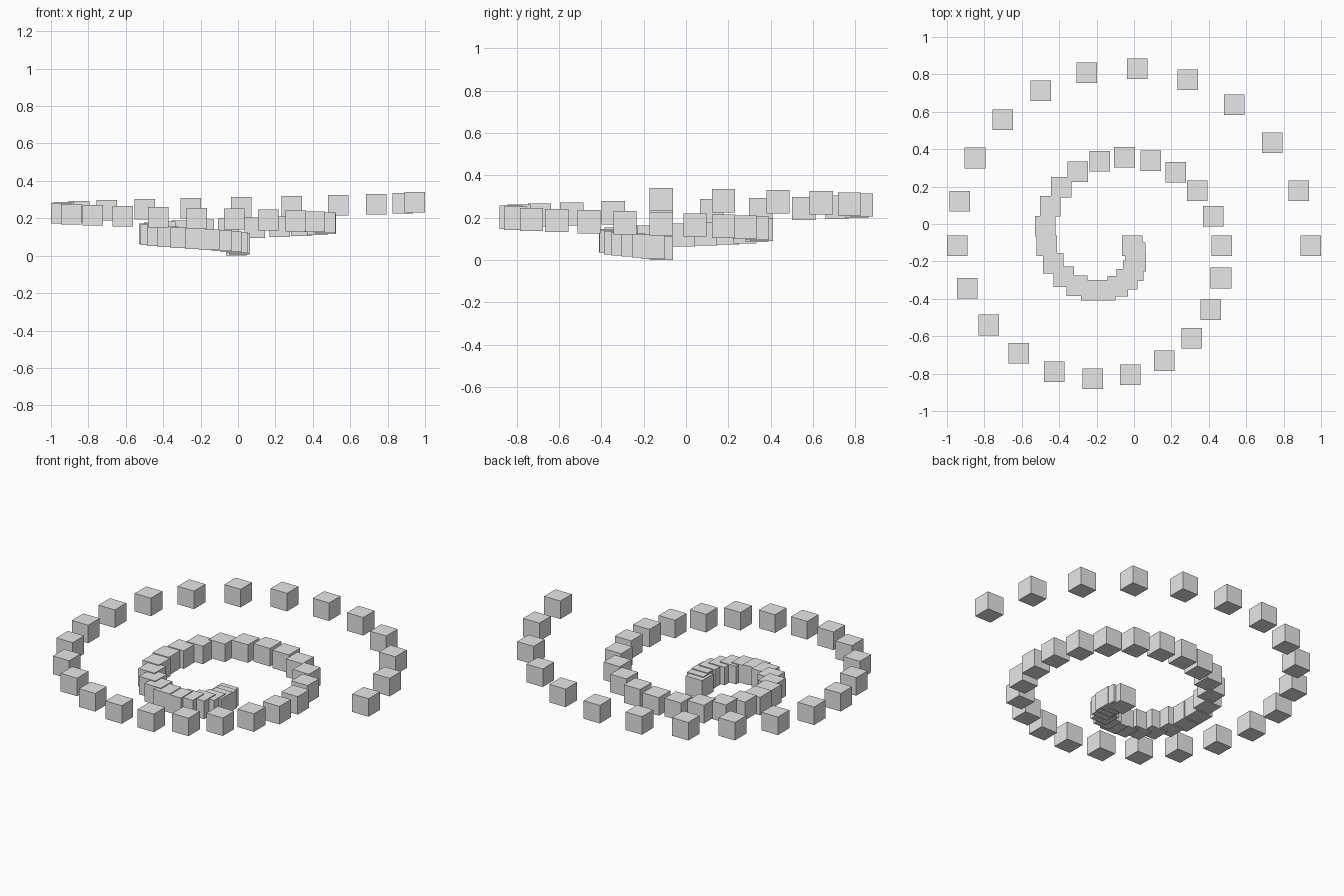
import bpy
import math

default = bpy.data.objects.get("Cube")
if default:
    bpy.data.objects.remove(default, do_unlink=True)

# Plain grey finish
grey = bpy.data.materials.new("light_grey")
grey.use_nodes = True
colour = (0.8, 0.8, 0.8, 1.0)
grey.diffuse_color = colour
grey.node_tree.nodes["Principled BSDF"].inputs["Base Color"].default_value = colour

# Spiral: two clockwise turns, widening and rising evenly
SIZE = 0.11
PER_TURN = 22
STEPS = 2 * PER_TURN
CENTRE_X, CENTRE_Y = -0.119, -0.117
START_RADIUS, RADIUS_STEP = 0.11, 0.02169
RISE = 0.23 / STEPS

# One shared block mesh
bpy.ops.mesh.primitive_cube_add(size=SIZE)
first = bpy.context.object
first.data.name = "block"
first.data.materials.append(grey)

# Blocks stay square to the axes along the spiral
for i in range(STEPS + 1):
    block = first if i == 0 else bpy.data.objects.new("block", first.data)
    block.name = f"spiral_block_{i + 1}"
    if i:
        bpy.context.collection.objects.link(block)
    angle = -i * math.tau / PER_TURN
    radius = START_RADIUS + RADIUS_STEP * i
    block.location = (CENTRE_X + radius * math.cos(angle),
                      CENTRE_Y + radius * math.sin(angle),
                      SIZE / 2 + RISE * i)
